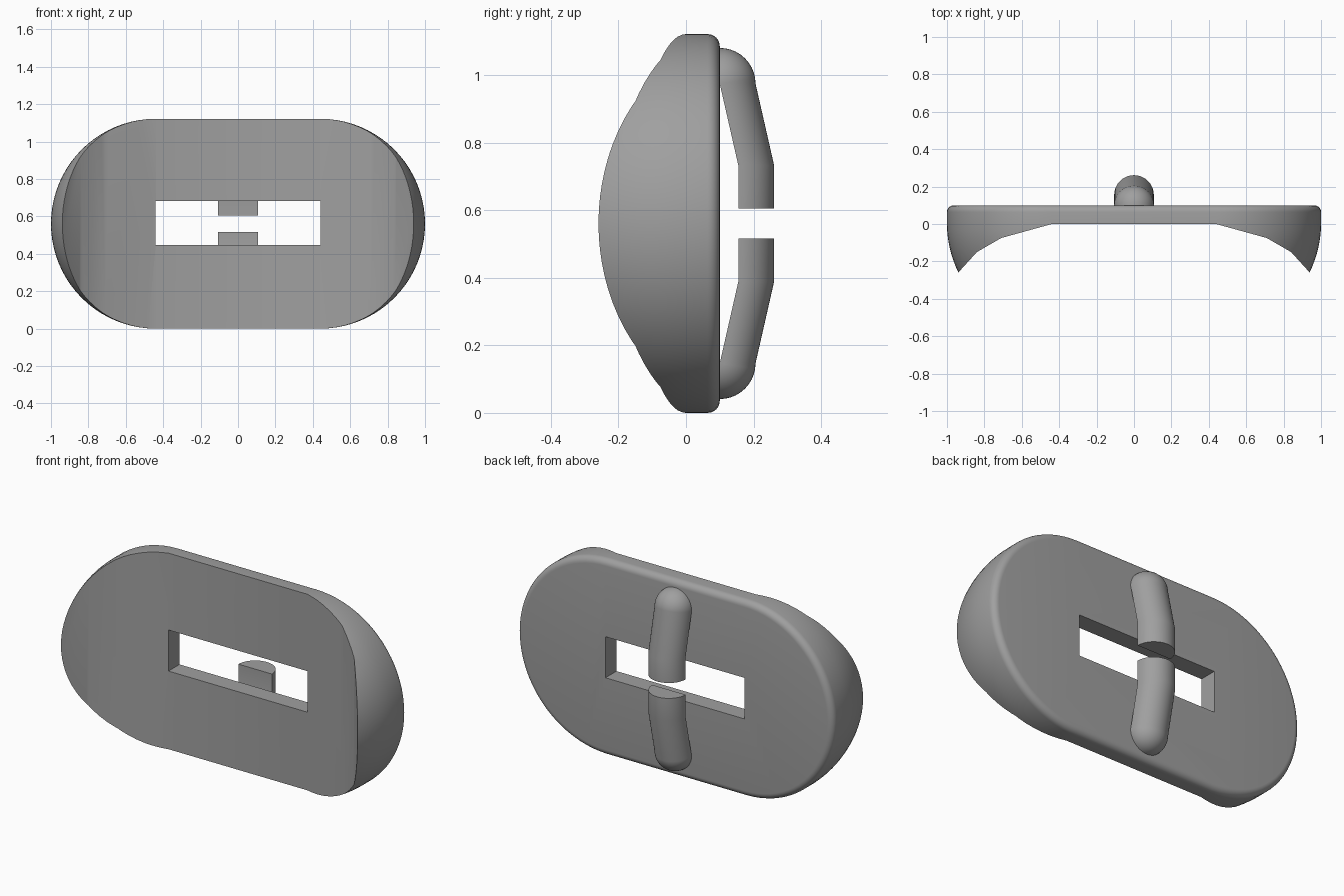
import bpy, bmesh, math

if "Cube" in bpy.data.objects:
    bpy.data.objects.remove(bpy.data.objects["Cube"])

R, MID, HALF = 0.561, 0.561, 0.439   # end radius, mid height, half straight length
BACK, ROUND = 0.10, 0.036

grey = bpy.data.materials.new("grey plastic")
grey.diffuse_color = (0.35, 0.35, 0.35, 1)
grey.use_nodes = True
grey.node_tree.nodes["Principled BSDF"].inputs["Base Color"].default_value = grey.diffuse_color


def loft(name, rings):
    """Skin a list of closed rings and cap both ends."""
    bm = bmesh.new()
    rows = [[bm.verts.new(p) for p in ring] for ring in rings]
    n = len(rows[0])
    for a, b in zip(rows, rows[1:]):
        for i in range(n):
            j = (i + 1) % n
            bm.faces.new((a[i], a[j], b[j], b[i]))
    bm.faces.new(rows[0])
    bm.faces.new(rows[-1])
    bmesh.ops.remove_doubles(bm, verts=bm.verts, dist=1e-5)
    bmesh.ops.recalc_face_normals(bm, faces=bm.faces)
    me = bpy.data.meshes.new(name)
    bm.to_mesh(me)
    bm.free()
    ob = bpy.data.objects.new(name, me)
    bpy.context.collection.objects.link(ob)
    me.materials.append(grey)
    return ob


def activate(ob):
    bpy.ops.object.select_all(action='DESELECT')
    ob.select_set(True)
    bpy.context.view_layer.objects.active = ob


def smooth(ob):
    activate(ob)
    bpy.ops.object.shade_smooth_by_angle(angle=math.radians(32))


def stadium(y, r, seg=40):
    pts = []
    for side in (1, -1):
        for i in range(seg + 1):
            a = math.pi * i / seg - math.pi / 2
            pts.append((side * (HALF + r * math.cos(a)), y, MID + side * r * math.sin(a)))
    return pts


# Body: rounded back edge, domed ends tapering toward the front
rings = []
for i in range(7):
    a = math.pi / 2 * i / 6
    rings.append(stadium(BACK - ROUND + ROUND * math.cos(a), R - ROUND + ROUND * math.sin(a)))
for i in range(11):
    y = -0.032 * i
    rings.append(stadium(y, R - 0.061 * (y / 0.26) ** 2))
body = loft("buckle_body", rings)

# Cutter for the concave front
edge = [(HALF, 0), (0.71, -0.075), (0.84, -0.15), (0.94, -0.26), (1.04, -0.37), (1.04, -0.6)]
profile = edge + [(-x, y) for x, y in reversed(edge)]
front_cutter = loft("front_cutter", [[(x, y, z) for x, y in profile] for z in (-0.2, 1.4)])

# Cutter for the slot
slot = [(-0.44, -0.3), (0.44, -0.3), (0.44, 0.3), (-0.44, 0.3)]
slot_cutter = loft("slot_cutter", [[(x, y, z) for x, y in slot] for z in (0.447, 0.682)])

for cutter in (front_cutter, slot_cutter):
    activate(body)
    mod = body.modifiers.new("cut", 'BOOLEAN')
    mod.operation = 'DIFFERENCE'
    mod.solver = 'EXACT'
    mod.object = cutter
    bpy.ops.object.modifier_apply(modifier=mod.name)
    bpy.data.objects.remove(cutter)
smooth(body)


# Prongs: half-round bars with a bend and a domed root, mirrored in height
def prong(name, flip):
    r, seg = 0.106, 24
    half = [(r * math.cos(math.pi * i / seg), r * math.sin(math.pi * i / seg))
            for i in range(seg + 1)]
    rows = [[(x, y0 + d, z0) for x, d in half]
            for y0, z0 in ((0.155, 0.605), (0.155, 0.733))]
    for k in range(11):
        t = math.pi / 2 * k / 10
        rows.append([(x, BACK + d * math.cos(t), 0.975 + d * math.sin(t)) for x, d in half])
    if flip:
        rows = [[(x, y, 2 * MID - z) for x, y, z in row] for row in rows]
    smooth(loft(name, rows))


prong("upper_prong", False)
prong("lower_prong", True)
